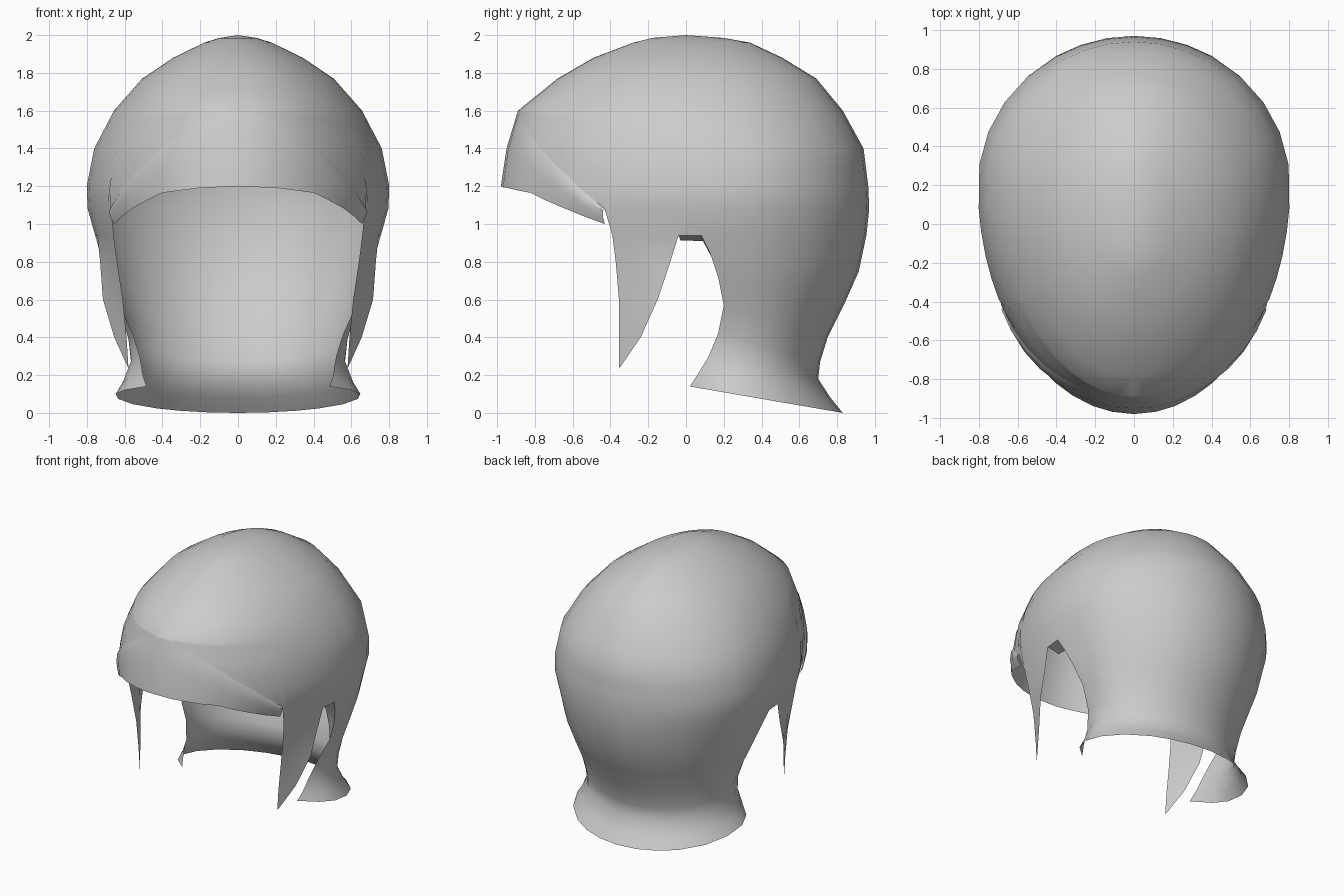
import bpy, bmesh
from math import sin, cos, radians, asin, degrees
from mathutils import Vector

if "Cube" in bpy.data.objects:
    bpy.data.objects.remove(bpy.data.objects["Cube"])


def interp(x, pts):
    """Piecewise linear lookup in a list of (x, value) pairs."""
    if x <= pts[0][0]:
        return pts[0][1]
    for (a, p), (b, q) in zip(pts, pts[1:]):
        if x <= b:
            return p + (q - p) * (x - a) / (b - a)
    return pts[-1][1]


# Dome sections: height, front y, back y, half width, y of widest point
SECTIONS = [(.94, -.98, .955, .76, .2), (1.08, -.98, .97, .80, .2),
            (1.2, -.98, .965, .805, .2), (1.4, -.95, .94, .765, .18),
            (1.6, -.89, .83, .66, .12), (1.77, -.68, .69, .51, .07),
            (1.88, -.49, .51, .345, .04), (1.96, -.28, .34, .18, .02),
            (1.985, -.18, .2, .1, .01), (2.0, 0, 0, 0, 0)]


def on_dome(phi, z, k=1.0):
    f, b, w, c = (interp(z, [(s[0], s[i]) for s in SECTIONS]) for i in (1, 2, 3, 4))
    s = sin(radians(phi))
    return (w * cos(radians(phi)) * k, c + s * k * ((b - c) if s > 0 else (c - f)), z)


def make(name, grids):
    """Weld point grids into one half mesh, then mirror it across x."""
    bm = bmesh.new()
    for grid in grids:
        rows = [[bm.verts.new(p) for p in r] for r in grid]
        for r, s in zip(rows, rows[1:]):
            for i in range(len(r) - 1):
                bm.faces.new((r[i], r[i + 1], s[i + 1], s[i]))
    bmesh.ops.remove_doubles(bm, verts=bm.verts, dist=0.001)
    bm.normal_update()
    flip = [f for f in bm.faces
            if f.normal.dot(f.calc_center_median() - Vector((0, .1, .9))) < 0
            and f.calc_center_median().z > .3]
    if len(flip) > len(bm.faces) / 2:
        bmesh.ops.reverse_faces(bm, faces=bm.faces)
    me = bpy.data.meshes.new(name)
    bm.to_mesh(me)
    bm.free()
    ob = bpy.data.objects.new(name, me)
    bpy.context.collection.objects.link(ob)
    mod = ob.modifiers.new("mirror", 'MIRROR')
    mod.use_clip = True
    bpy.ops.object.select_all(action='DESELECT')
    ob.select_set(True)
    bpy.context.view_layer.objects.active = ob
    bpy.ops.object.shade_smooth_by_angle(angle=radians(40))
    return ob


# Dome, ending at the brow crease in front and above the ears at the sides
CREASE = [(-90, 1.6), (-75, 1.55), (-60, 1.43), (-46, 1.27), (-32.3, 1.08), (-30, .94)]
BRIM = [(-90, 1.2), (-75, 1.19), (-60, 1.165), (-46, 1.085), (-32.3, 1.0)]
BROW_COLS = [-90, -82, -75, -67, -60, -53, -46, -39, -32.3]
CHEEK_COLS = [-30, -24, -18, -11.7]
BACK_COLS = [-5.8, 8, 21, 34, 47, 60, 70, 80, 90]
LEVELS = [2.0, 1.985, 1.96, 1.88, 1.77, 1.69, 1.6, 1.5, 1.4, 1.3, 1.2, 1.08, .94]


def dome_z(level, phi):
    if level >= 1.6:
        return level
    return 1.6 + (level - 1.6) * (1.6 - interp(phi, CREASE)) / .66


dome = [[on_dome(p, dome_z(l, p)) for p in BROW_COLS + CHEEK_COLS + BACK_COLS]
        for l in LEVELS]

# Cheek guard: tapering blade between its front and back edges
front = [(.64, -.372, .8), (.61, -.355, .6), (.59, -.355, .4), (.58, -.355, .24)]
back = [(.73, -.083, .8), (.715, -.15, .6), (.655, -.24, .4), (.582, -.35, .24)]
cheek = [[on_dome(p, .94) for p in CHEEK_COLS]]
for a, b in zip(front, back):
    cheek.append([Vector(a).lerp(Vector(b), i / 3) for i in range(4)])

# Neck guard rows: edge z, edge y, back z, back y, half width, y of widest, front radius
NECK = [(.94, .08, .94, .955, .76, .2, 1.18), (.84, .13, .75, .915, .73, .2, 1.18),
        (.72, .17, .58, .84, .69, .2, 1.0), (.57, .20, .40, .75, .63, .24, .5),
        (.42, .17, .27, .71, .58, .28, .4), (.30, .12, .18, .70, .57, .28, .39),
        (.20, .06, .08, .765, .61, .28, .39), (.14, .02, 0, .83, .65, .28, .39)]
neck = []
for ze, ye, zb, yb, w, c, fr in NECK:
    p0 = degrees(asin((ye - c) / fr))
    row = []
    for q in BACK_COLS:
        p = radians(p0 + (q + 5.8) / 95.8 * (90 - p0))
        y = c + sin(p) * (yb - c if p > 0 else fr)
        row.append((w * cos(p), y, ze + (zb - ze) * (y - ye) / (yb - ye)))
    neck.append(row)

make("helmet_shell", [dome, cheek, neck])

# Brow guard: band from the crease down to the brim, standing slightly proud
brow = []
for v, k in ((0, 1), (.15, 1.008), (.5, 1.008), (1, 1.0)):
    brow.append([on_dome(p, interp(p, CREASE) * (1 - v) + interp(p, BRIM) * v,
                         1 + (k - 1) * (p + 90) / 30)
                 for p in BROW_COLS])
make("brow_guard", [brow])

# Ear rim: narrow lip turned inward around the ear opening
edge = [on_dome(-11.7, .94)] + [r[0] for r in neck[:4]]
lip = [(x - d, y + .01, z - d * .3)
       for (x, y, z), d in zip(edge, (.09, .1, .08, .05, .0))]
make("ear_rim", [[edge[i], lip[i]] for i in range(4)] and [[edge, lip]])
